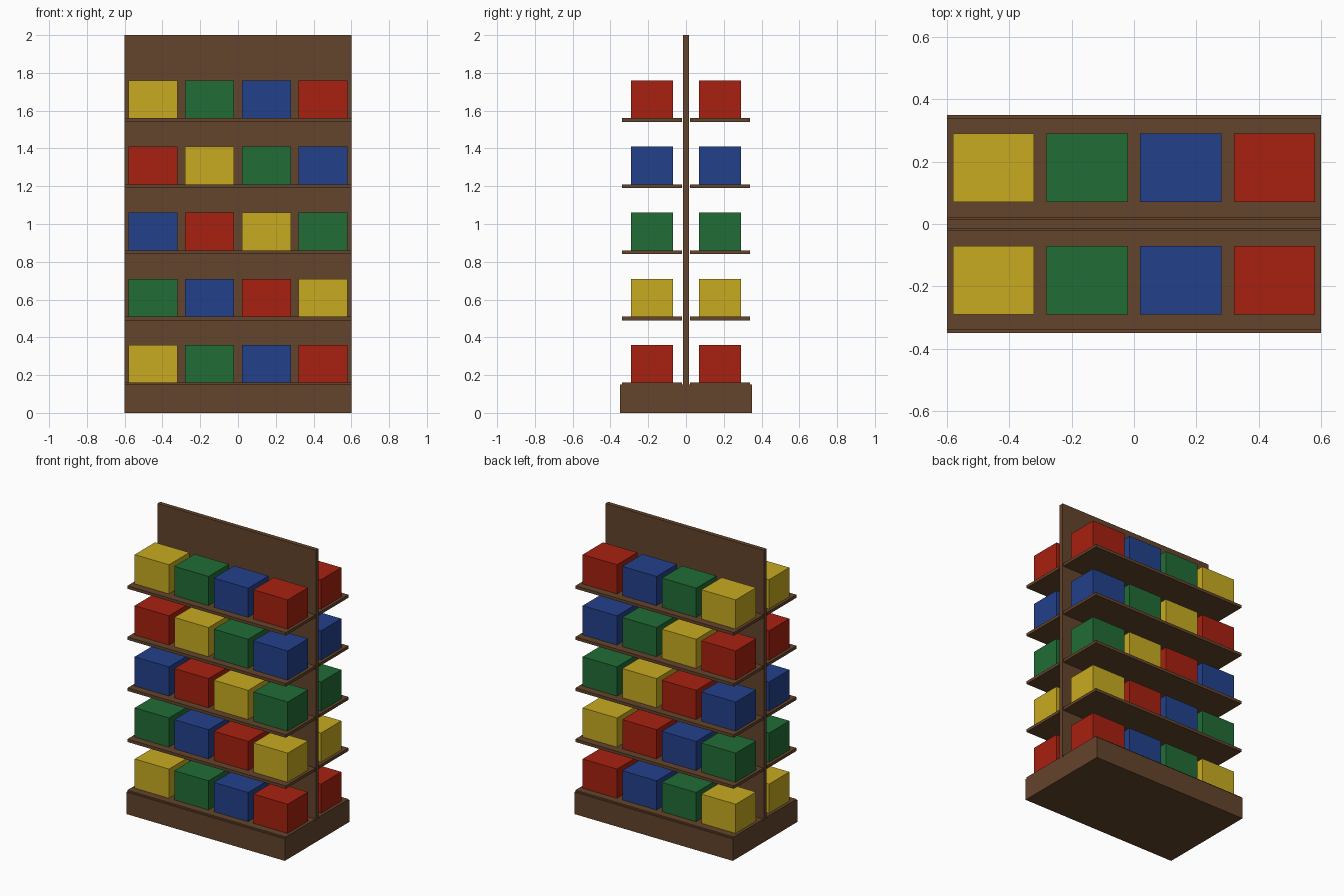
import bpy

cube = bpy.data.objects.get("Cube")
if cube:
    bpy.data.objects.remove(cube, do_unlink=True)


def make_material(name, rgb):
    mat = bpy.data.materials.new(name)
    mat.use_nodes = True
    colour = (*rgb, 1.0)
    mat.diffuse_color = colour
    mat.node_tree.nodes["Principled BSDF"].inputs["Base Color"].default_value = colour
    return mat


def add_box(name, centre, size, mat):
    bpy.ops.mesh.primitive_cube_add(size=1, location=centre)
    obj = bpy.context.object
    obj.name = name
    obj.scale = size
    bpy.ops.object.transform_apply(location=False, rotation=False, scale=True)
    obj.data.materials.append(mat)
    return obj


wood = make_material("brown wood", (0.127, 0.058, 0.025))
box_colours = [
    make_material("yellow", (0.58, 0.41, 0.015)),
    make_material("green", (0.015, 0.15, 0.036)),
    make_material("blue", (0.016, 0.052, 0.26)),
    make_material("red", (0.39, 0.015, 0.005)),
]

WIDTH = 1.2
BASE_TOP = 0.15
HEIGHT = 2.0
SHELF_STEP = 0.35
SHELF_THICK = 0.02
BOX_SIZE = (0.26, 0.22, 0.2)

# Plinth and central divider
add_box("base", (0, 0, BASE_TOP / 2), (WIDTH, 0.7, BASE_TOP), wood)
add_box("centre_board", (0, 0, (BASE_TOP + HEIGHT) / 2),
        (WIDTH, 0.03, HEIGHT - BASE_TOP), wood)

# Shelves on both sides, each with a row of four boxes
for side, sign in (("front", -1), ("back", 1)):
    y = sign * 0.18
    for row in range(5):
        z = BASE_TOP + row * SHELF_STEP
        add_box(f"{side}_shelf_{row + 1}", (0, y, z), (WIDTH, 0.32, SHELF_THICK), wood)
        box_z = z + SHELF_THICK / 2 + BOX_SIZE[2] / 2
        for col in range(4):
            # The colour order shifts by one on each shelf
            add_box(f"{side}_box_{row + 1}_{col + 1}", ((col - 1.5) * 0.3, y, box_z),
                    BOX_SIZE, box_colours[(row + col) % 4])
